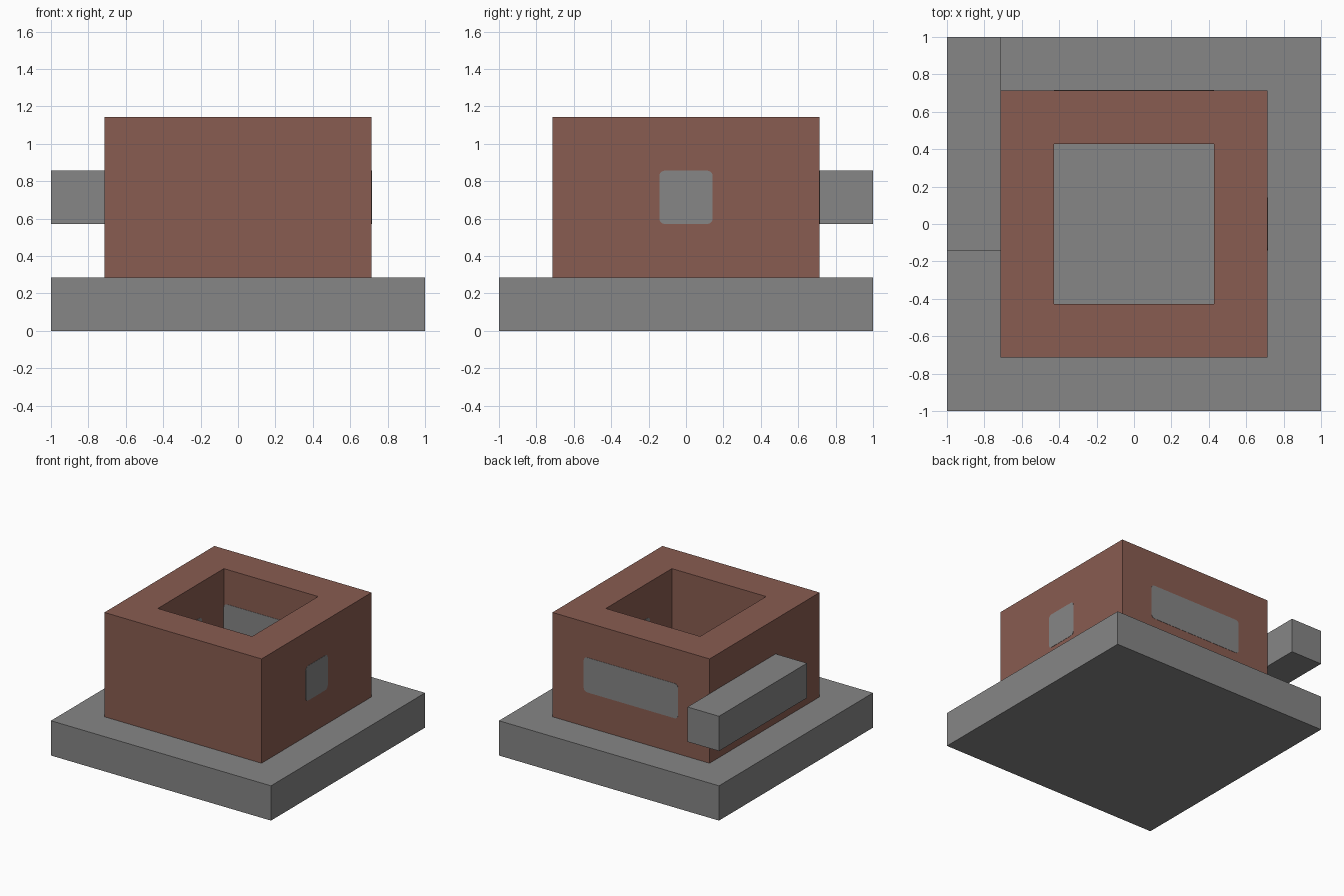
import bpy
import bmesh
from math import pi
from mathutils import Matrix, Vector

old = bpy.data.objects.get("Cube")
if old:
    bpy.data.objects.remove(old, do_unlink=True)

U = 1 / 7      # module that every part is sized in


def material(name, color):
    m = bpy.data.materials.new(name)
    m.use_nodes = True
    m.diffuse_color = (*color, 1)
    m.node_tree.nodes["Principled BSDF"].inputs["Base Color"].default_value = (*color, 1)
    return m


stone = material("grey_stone", (0.238, 0.238, 0.238))
clay = material("brown_clay", (0.25, 0.107, 0.082))


def finish(name, bm, mat):
    bmesh.ops.recalc_face_normals(bm, faces=bm.faces)
    mesh = bpy.data.meshes.new(name)
    bm.to_mesh(mesh)
    bm.free()
    mesh.materials.append(mat)
    obj = bpy.data.objects.new(name, mesh)
    bpy.context.collection.objects.link(obj)
    return obj


def box(name, low, high, mat, round_axis=None):
    """Box between two corners in modules; optionally round the edges along one axis."""
    low, high = Vector(low) * U, Vector(high) * U
    bm = bmesh.new()
    bmesh.ops.create_cube(bm, size=1)
    bmesh.ops.scale(bm, vec=high - low, verts=bm.verts)
    bmesh.ops.translate(bm, vec=(low + high) / 2, verts=bm.verts)
    if round_axis is not None:
        edges = [e for e in bm.edges
                 if abs((e.verts[0].co - e.verts[1].co).normalized()[round_axis]) > 0.9]
        bmesh.ops.bevel(bm, geom=edges, offset=0.03, segments=4, profile=0.5,
                        affect='EDGES')
    return finish(name, bm, mat)


# Base slab
box("base_slab", (-7, -7, 0), (7, 7, 2), stone)

# Square walls around an open shaft: one mitred wall turned four times
bm = bmesh.new()
for turn in range(4):
    spin = Matrix.Rotation(turn * pi / 2, 3, 'Z')
    ring = [spin @ (Vector(p) * U) for p in
            ((-5, -5, 2), (-5, -5, 8), (-3, -3, 8), (-3, -3, 2))]
    after = [Matrix.Rotation(pi / 2, 3, 'Z') @ p for p in ring]
    for i in range(4):
        j = (i + 1) % 4
        bm.faces.new([bm.verts.new(p) for p in (ring[i], ring[j], after[j], after[i])])
bmesh.ops.remove_doubles(bm, verts=bm.verts, dist=0.001)
# Merge the mitred rim into clean edges
finish("shaft_walls", bm, clay)

# Rounded inserts running through the walls, nearly flush on both sides
P = 0.015
box("left_insert", (3 - P, -1, 4), (5 + P, 1, 6), stone, 0)
box("right_insert", (-5 - P, -1, 4), (-3 + P, 1, 6), stone, 0)
box("back_insert", (-3, 3 - P, 4), (3, 5 + P, 6), stone, 1)

# Bar along the right wall, reaching the back edge of the slab
box("side_bar", (-7, -1, 4), (-5, 7, 6), stone)
